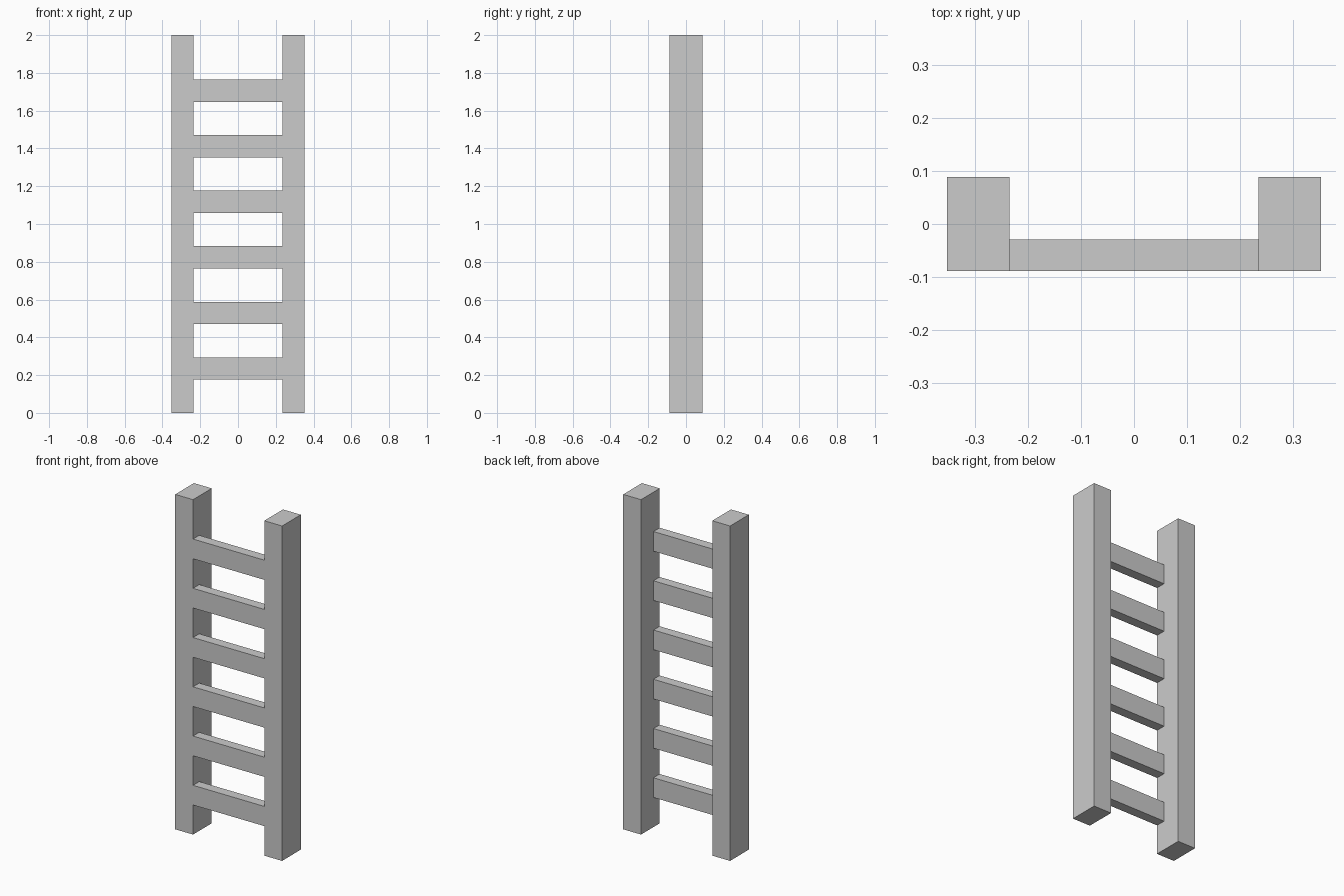
import bpy

if "Cube" in bpy.data.objects:
    bpy.data.objects.remove(bpy.data.objects["Cube"])

U = 2 / 34  # the ladder sits on a regular module, 34 units tall


def box(name, lo, hi):
    """Axis-aligned box between two corners given in modules."""
    size = [(b - a) * U for a, b in zip(lo, hi)]
    centre = [(a + b) / 2 * U for a, b in zip(lo, hi)]
    bpy.ops.mesh.primitive_cube_add(size=1, location=centre)
    obj = bpy.context.object
    obj.name = name
    obj.scale = size
    bpy.ops.object.transform_apply(location=False, rotation=False, scale=True)
    return obj


# Side rails
box("left_rail", (-6, -1.5, 0), (-4, 1.5, 34))
box("right_rail", (4, -1.5, 0), (6, 1.5, 34))

# Rungs, flush with the front of the rails
for i in range(6):
    z = 3 + 5 * i
    box(f"rung_{i + 1}", (-4, -1.5, z), (4, -0.5, z + 2))
